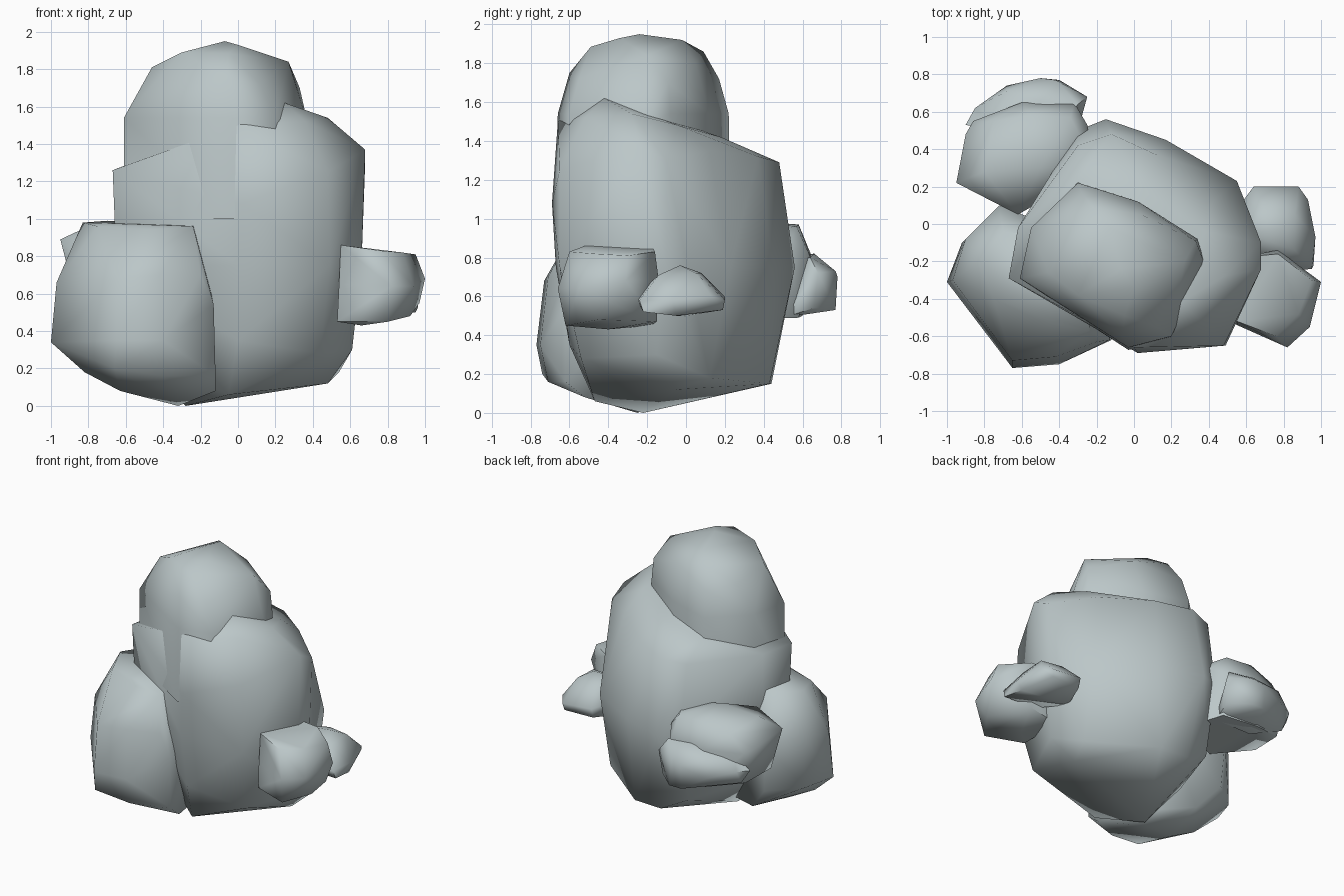
import bpy, bmesh, math

stone = bpy.data.materials.new("pale grey stone")
stone.diffuse_color = (0.50, 0.57, 0.58, 1)


def ring(outline, z, sx=1, sy=1):
    """Outline polygon lifted to height z and scaled about the centre."""
    return [(x * sx, y * sy, z) for x, y in outline]


def rock(name, points, angle=68):
    """Chipped boulder: convex hull of its corner points, softly shaded."""
    bm = bmesh.new()
    for p in points:
        bm.verts.new(p)
    res = bmesh.ops.convex_hull(bm, input=bm.verts)
    junk = {v for v in res["geom_interior"] + res["geom_unused"]
            if isinstance(v, bmesh.types.BMVert)}
    bmesh.ops.delete(bm, geom=[v for v in junk if v.is_valid], context='VERTS')
    bmesh.ops.dissolve_limit(bm, angle_limit=math.radians(3), verts=bm.verts, edges=bm.edges)
    bmesh.ops.recalc_face_normals(bm, faces=bm.faces)
    me = bpy.data.meshes.new(name)
    bm.to_mesh(me)
    bm.free()
    me.materials.append(stone)
    ob = bpy.data.objects.new(name, me)
    bpy.context.collection.objects.link(ob)
    bpy.ops.object.select_all(action='DESELECT')
    ob.select_set(True)
    bpy.context.view_layer.objects.active = ob
    bpy.ops.object.shade_smooth_by_angle(angle=math.radians(angle))


# Main boulder
plan = [(-0.30, 0.50), (-0.15, 0.56), (0.17, 0.45), (0.55, 0.23), (0.66, -0.10),
        (0.66, -0.23), (0.49, -0.65), (0.0, -0.67), (-0.65, -0.28), (-0.62, -0.02)]
rock("main_boulder", ring(plan, 0.75) + [
    (-0.30, 0.42, 1.27), (-0.12, 0.48, 1.29), (0.12, 0.37, 1.32), (0.42, 0.12, 1.35),
    (0.68, -0.10, 1.30), (0.68, -0.24, 1.37), (0.48, -0.65, 1.25), (0.02, -0.69, 1.08),
    (-0.67, -0.29, 1.26), (-0.62, -0.02, 1.26),
    (0.48, -0.28, 1.54), (0.25, -0.42, 1.62), (0.36, -0.52, 1.52), (0.38, -0.04, 1.48),
    (0.0, -0.66, 1.50), (0.05, 0.18, 1.42), (-0.30, 0.24, 1.39),
    (0.61, -0.15, 0.30), (0.54, 0.12, 0.18), (0.44, -0.54, 0.28), (0.0, -0.60, 0.35),
    (-0.05, -0.47, 0.06), (-0.50, -0.20, 0.25), (-0.30, 0.40, 0.25), (-0.10, 0.44, 0.15),
    (0.12, 0.43, 0.15), (0.48, -0.05, 0.12), (-0.28, -0.22, 0.0)])

# Tall peak rising through the main boulder
peak = [(-0.61, -0.29), (-0.55, -0.02), (-0.30, 0.22), (0.02, 0.12),
        (0.34, -0.08), (0.20, -0.60), (-0.03, -0.66)]
rock("peak", ring(peak, 1.54) + ring(peak, 1.0, 1.0, 1.02) + [
    (-0.46, -0.26, 1.81), (-0.42, 0.0, 1.74), (-0.28, 0.17, 1.72), (-0.22, 0.09, 1.86),
    (0.27, -0.20, 1.84), (0.33, -0.09, 1.70), (0.04, 0.05, 1.80), (0.38, -0.22, 1.48),
    (0.12, -0.55, 1.72), (-0.05, -0.49, 1.885), (-0.30, -0.38, 1.89),
    (-0.13, -0.02, 1.92), (-0.07, -0.24, 1.95), (0.0, -0.34, 1.93), (-0.06, -0.60, 1.75)])

# Front left boulder
rock("front_left_boulder", [
    (-0.83, -0.20, 0.98), (-0.70, -0.04, 0.99), (-0.50, -0.52, 0.94), (-0.24, -0.57, 0.96),
    (-0.22, -0.10, 0.97), (-0.75, -0.40, 0.96),
    (-0.97, -0.30, 0.66), (-0.90, -0.08, 0.70), (-0.72, 0.10, 0.65), (-0.65, -0.73, 0.68),
    (-0.42, -0.71, 0.70), (-0.20, -0.63, 0.70), (-0.15, -0.20, 0.60),
    (-1.0, -0.31, 0.34), (-0.92, -0.10, 0.32), (-0.70, 0.08, 0.30), (-0.65, -0.77, 0.35),
    (-0.40, -0.75, 0.35), (-0.13, -0.62, 0.54), (-0.12, -0.62, 0.16),
    (-0.82, -0.35, 0.18), (-0.66, -0.74, 0.20), (-0.40, -0.71, 0.16), (-0.12, -0.52, 0.08),
    (-0.63, -0.35, 0.08), (-0.32, -0.25, 0.0), (-0.55, 0.0, 0.12), (-0.20, -0.20, 0.05)])

# Back left boulder and the small stone leaning on it
rock("back_left_boulder", [
    (-0.95, 0.22, 0.89), (-0.62, 0.05, 0.90), (-0.90, 0.48, 0.82), (-0.86, 0.55, 0.80),
    (-0.75, 0.55, 0.92),
    (-0.55, 0.58, 0.97), (-0.34, 0.57, 0.96), (-0.25, 0.53, 0.86), (-0.80, 0.28, 0.96),
    (-0.50, 0.30, 0.99), (-0.20, 0.30, 0.92), (-0.60, 0.65, 0.80), (-0.32, 0.65, 0.78),
    (-0.87, 0.24, 0.58), (-0.60, 0.08, 0.52), (-0.84, 0.50, 0.56), (-0.58, 0.60, 0.50),
    (-0.30, 0.58, 0.49), (-0.20, 0.30, 0.48)])
rock("back_left_stone", [
    (-0.90, 0.53, 0.68), (-0.85, 0.62, 0.69), (-0.68, 0.71, 0.76), (-0.50, 0.66, 0.82),
    (-0.30, 0.64, 0.80), (-0.25, 0.68, 0.72), (-0.50, 0.78, 0.70), (-0.42, 0.77, 0.73),
    (-0.68, 0.74, 0.64), (-0.50, 0.77, 0.53), (-0.40, 0.77, 0.53), (-0.27, 0.66, 0.54),
    (-0.84, 0.55, 0.58), (-0.60, 0.50, 0.49), (-0.30, 0.50, 0.49), (-0.40, 0.50, 0.80),
    (-0.75, 0.50, 0.76)])

# Right side stones
rock("right_front_stone", [
    (0.55, -0.18, 0.86), (0.77, -0.16, 0.83), (0.95, -0.30, 0.81), (0.88, -0.48, 0.82),
    (0.76, -0.60, 0.83), (0.55, -0.52, 0.86),
    (1.0, -0.31, 0.68), (0.77, -0.14, 0.68), (0.94, -0.55, 0.64), (0.82, -0.66, 0.64),
    (0.55, -0.54, 0.65), (0.97, -0.35, 0.55),
    (0.92, -0.45, 0.48), (0.80, -0.62, 0.45), (0.66, -0.40, 0.43), (0.78, -0.15, 0.47),
    (0.53, -0.52, 0.45), (0.53, -0.18, 0.45)])
rock("right_back_stone", [
    (0.58, 0.12, 0.62), (0.64, 0.20, 0.60), (0.88, 0.20, 0.58), (0.93, 0.13, 0.60),
    (0.97, -0.07, 0.58), (0.95, -0.24, 0.58), (0.75, -0.26, 0.60),
    (0.70, 0.08, 0.72), (0.86, 0.05, 0.72), (0.78, -0.03, 0.76), (0.60, -0.05, 0.75),
    (0.86, -0.14, 0.71), (0.58, -0.20, 0.60),
    (0.96, -0.22, 0.52), (0.95, -0.05, 0.50), (0.87, 0.19, 0.53), (0.64, 0.18, 0.53),
    (0.58, 0.0, 0.50), (0.70, -0.20, 0.52)])
